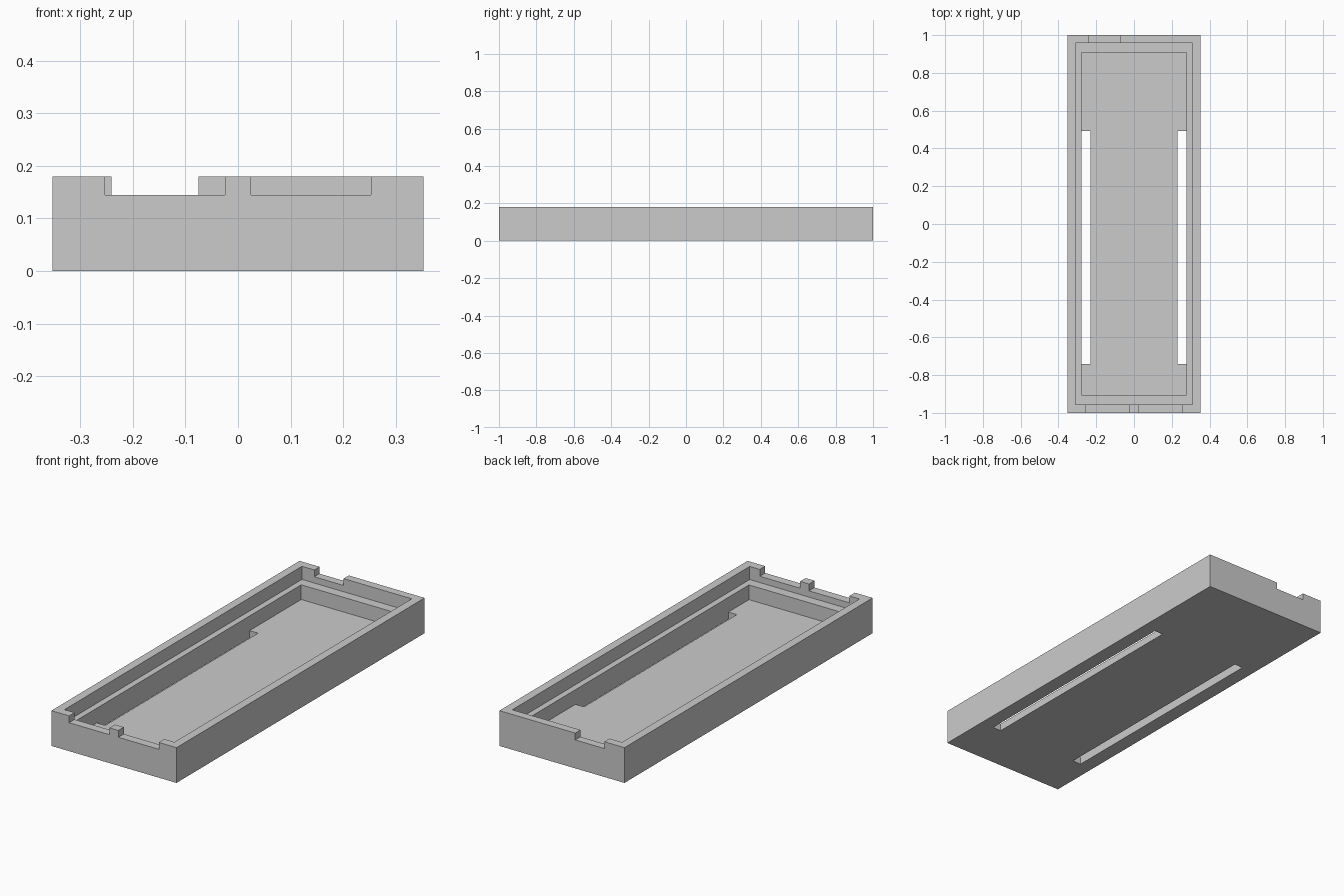
import bpy
import bmesh
from mathutils import Matrix, Vector

if "Cube" in bpy.data.objects:
    bpy.data.objects.remove(bpy.data.objects["Cube"], do_unlink=True)

HALF_X, HALF_Y, HEIGHT = 0.353, 1.0, 0.18
FLOOR, LEDGE, NOTCH = 0.038, 0.113, 0.145
ABOVE = 0.3


def box(name, x0, x1, y0, y1, z0, z1):
    """Axis-aligned box given by its limits."""
    bm = bmesh.new()
    size = Vector((x1 - x0, y1 - y0, z1 - z0))
    centre = Vector((x0 + x1, y0 + y1, z0 + z1)) / 2
    bmesh.ops.create_cube(bm, size=1, matrix=Matrix.Translation(centre) @ Matrix.Diagonal(size.to_4d()))
    mesh = bpy.data.meshes.new(name)
    bm.to_mesh(mesh)
    bm.free()
    obj = bpy.data.objects.new(name, mesh)
    bpy.context.collection.objects.link(obj)
    return obj


def carve(target, *limits):
    """Subtract a box from the target and discard the cutter."""
    cutter = box("cutter", *limits)
    cutter.hide_render = True
    mod = target.modifiers.new("carve", "BOOLEAN")
    mod.operation = "DIFFERENCE"
    mod.solver = "EXACT"
    mod.object = cutter
    bpy.context.view_layer.objects.active = target
    bpy.ops.object.modifier_apply(modifier=mod.name)
    bpy.data.objects.remove(cutter, do_unlink=True)


# Solid block of the case
tray = box("case_tray", -HALF_X, HALF_X, -HALF_Y, HALF_Y, 0, HEIGHT)

# Upper recess with a ledge around the deeper well
carve(tray, -0.31, 0.31, -0.956, 0.958, LEDGE, ABOVE)
carve(tray, -0.279, 0.279, -0.906, 0.908, FLOOR, ABOVE)

# Long slots through the floor, flush with the well sides
for x0, x1 in ((-0.279, -0.231), (0.231, 0.279)):
    carve(tray, x0, x1, -0.74, 0.492, -0.1, 0.06)

# Two front rim notches and one back rim notch
for x0, x1 in ((-0.253, -0.025), (0.025, 0.253)):
    carve(tray, x0, x1, -1.1, -0.94, NOTCH, ABOVE)
carve(tray, -0.24, -0.075, 0.94, 1.1, NOTCH, ABOVE)

# Plain grey material
grey = bpy.data.materials.new("light grey")
grey.use_nodes = True
colour = (0.6, 0.6, 0.6, 1)
grey.diffuse_color = colour
grey.node_tree.nodes["Principled BSDF"].inputs["Base Color"].default_value = colour
tray.data.materials.clear()
tray.data.materials.append(grey)
for face in tray.data.polygons:
    face.material_index = 0
    face.use_smooth = False
